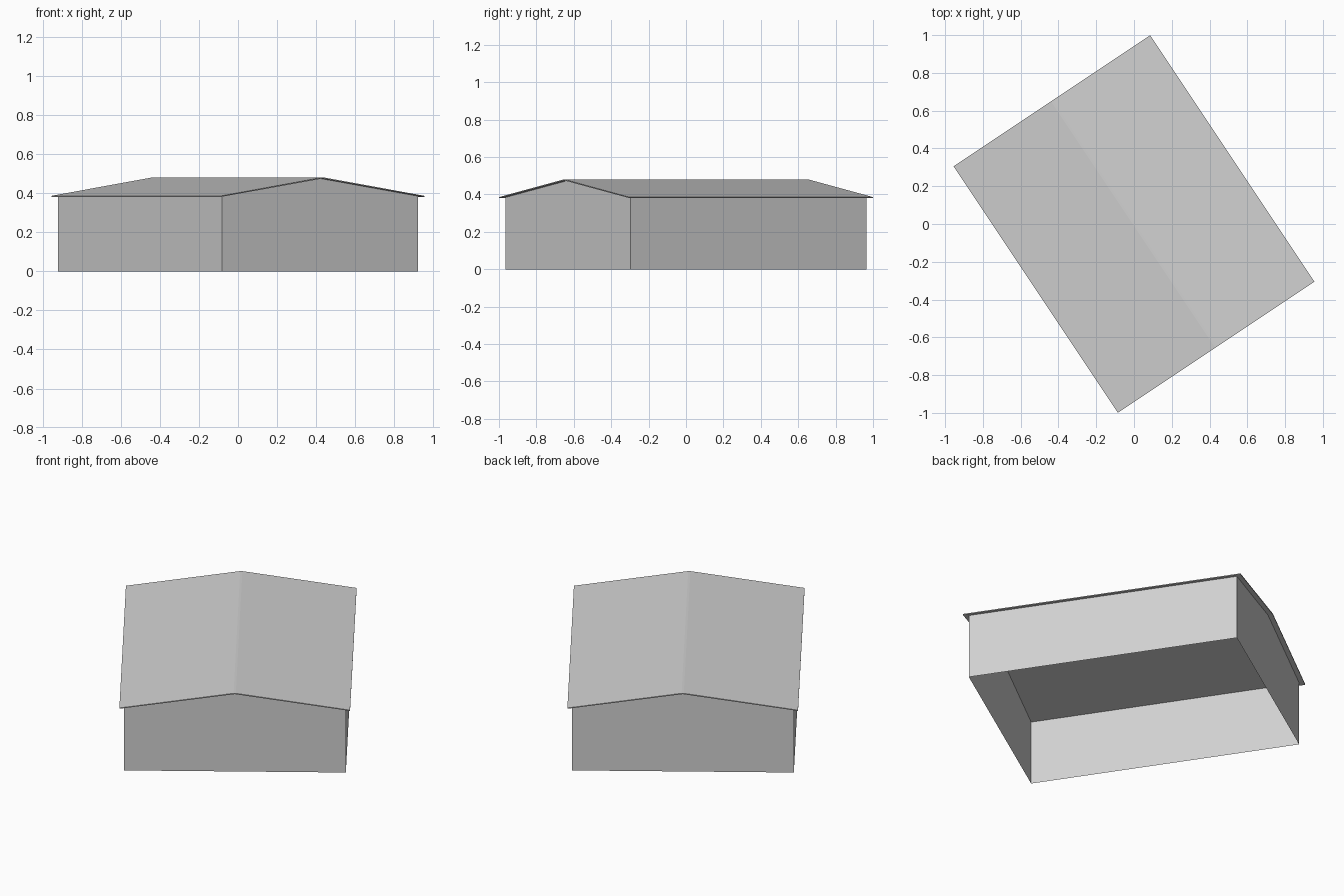
import bpy, bmesh, math

cube = bpy.data.objects.get("Cube")
if cube:
    bpy.data.objects.remove(cube, do_unlink=True)

TURN = math.radians(33.7)          # the building stands at an angle
ROOF_W, ROOF_L = 0.6255, 0.784     # half sizes of the roof
WALL_W, WALL_L = 0.602, 0.757      # half sizes of the walls
EAVE, RIDGE, THICK, CAP = 0.386, 0.48, 0.005, 0.006

grey = bpy.data.materials.new("light grey")
colour = (0.64, 0.64, 0.64, 1)
grey.use_nodes = True
grey.diffuse_color = colour
grey.node_tree.nodes["Principled BSDF"].inputs["Base Color"].default_value = colour


def sweep(name, profile, half_length, open_edges=()):
    """Sweep a closed x-z profile along y, cap both ends, skip open edges."""
    bm = bmesh.new()
    front = [bm.verts.new((x, -half_length, z)) for x, z in profile]
    back = [bm.verts.new((x, half_length, z)) for x, z in profile]
    bm.faces.new(front)
    bm.faces.new(back[::-1])
    n = len(profile)
    for i in range(n):
        if i not in open_edges:
            j = (i + 1) % n
            bm.faces.new((front[j], front[i], back[i], back[j]))
    mesh = bpy.data.meshes.new(name)
    bm.to_mesh(mesh)
    bm.free()
    mesh.materials.append(grey)
    obj = bpy.data.objects.new(name, mesh)
    obj.rotation_euler.z = TURN
    bpy.context.collection.objects.link(obj)
    return obj


# Walls with gable ends, open to the ground and to the roof
soffit, peak = EAVE - THICK, RIDGE - THICK
wall_top = soffit + (peak - soffit) * (1 - WALL_W / ROOF_W)
sweep("walls", [(-WALL_W, 0), (WALL_W, 0), (WALL_W, wall_top),
                (0, peak), (-WALL_W, wall_top)], WALL_L, open_edges=(0, 2, 3))

# Thin overhanging roof with a narrow flat ridge
sweep("roof", [(-ROOF_W, soffit), (0, peak), (ROOF_W, soffit), (ROOF_W, EAVE),
               (CAP, RIDGE), (-CAP, RIDGE), (-ROOF_W, EAVE)], ROOF_L)
